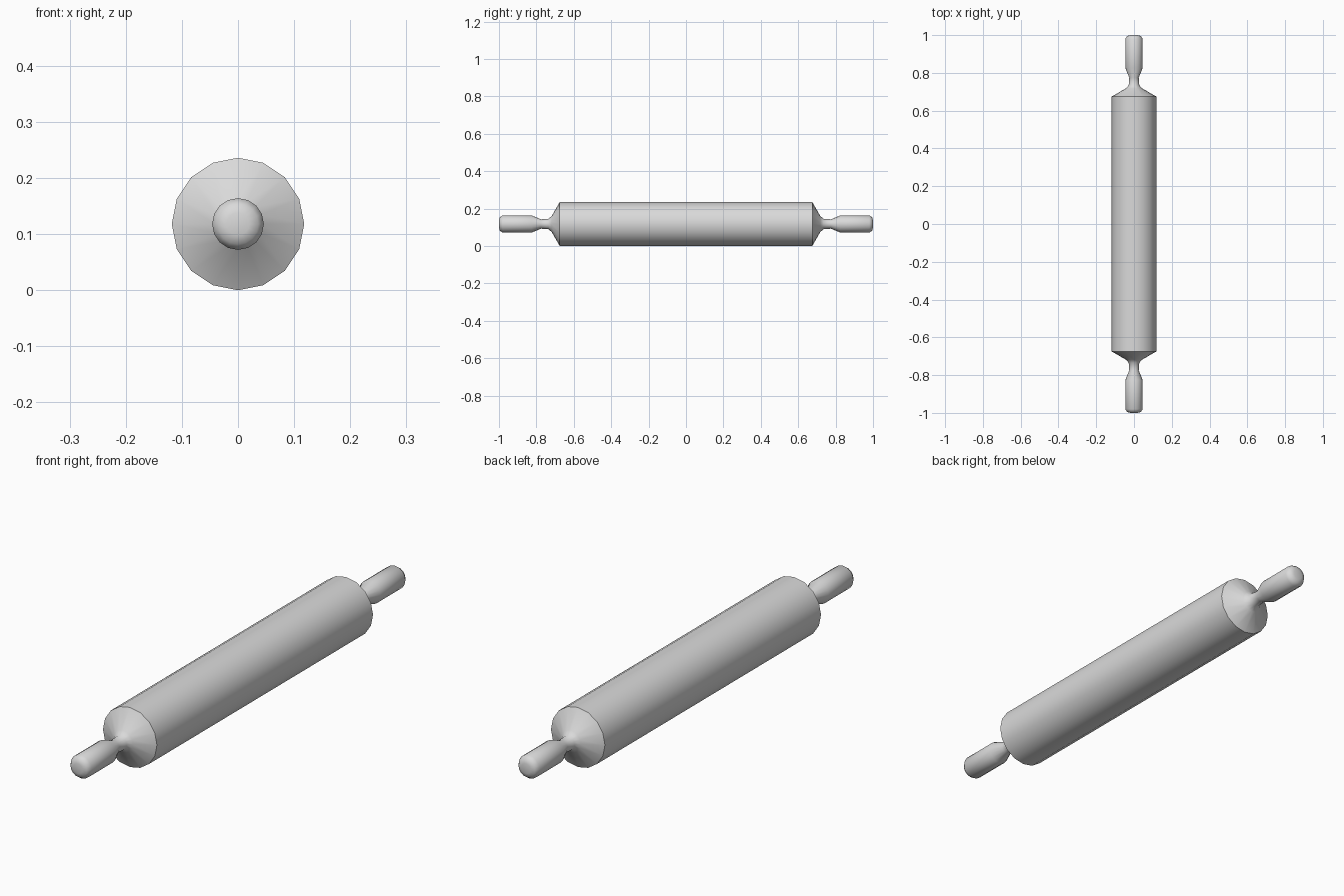
import bpy, bmesh, math

SIDES = 16
AXIS_Z = 0.118

cube = bpy.data.objects.get("Cube")
if cube:
    bpy.data.objects.remove(cube, do_unlink=True)

grey = bpy.data.materials.new("light_grey")
grey.use_nodes = True
colour = (0.7, 0.7, 0.7, 1.0)
grey.diffuse_color = colour
grey.node_tree.nodes["Principled BSDF"].inputs["Base Color"].default_value = colour


def lathe(name, profile):
    """Turn (y, radius) points, in rising y, around the long axis."""
    bm = bmesh.new()
    rings = []
    for y, r in profile:
        if r == 0:
            rings.append([bm.verts.new((0, y, 0))] * SIDES)
            continue
        angles = [2 * math.pi * i / SIDES for i in range(SIDES)]
        rings.append([bm.verts.new((r * math.sin(a), y, r * math.cos(a))) for a in angles])
    for near, far in zip(rings, rings[1:]):
        for i in range(SIDES):
            j = (i + 1) % SIDES
            corners = [near[i], near[j], far[j], far[i]]
            bm.faces.new(list(dict.fromkeys(corners)))
    mesh = bpy.data.meshes.new(name)
    bm.to_mesh(mesh)
    bm.free()
    mesh.materials.append(grey)
    obj = bpy.data.objects.new(name, mesh)
    bpy.context.collection.objects.link(obj)
    obj.location.z = AXIS_Z
    bpy.ops.object.select_all(action="DESELECT")
    obj.select_set(True)
    bpy.context.view_layer.objects.active = obj
    bpy.ops.object.shade_smooth_by_angle(angle=math.radians(56))
    return obj


# Main rolling cylinder
lathe("roller", [(-0.675, 0.118), (0.675, 0.118)])

# Tapered shoulder, thin neck and rounded grip, one at each end
grip = [(0.675, 0.118), (0.718, 0.043), (0.735, 0.028), (0.775, 0.025),
        (0.825, 0.046), (0.98, 0.046), (0.995, 0.036), (1.0, 0.02), (1.0, 0)]
lathe("back_handle", grip)
lathe("front_handle", [(-y, r) for y, r in reversed(grip)])
